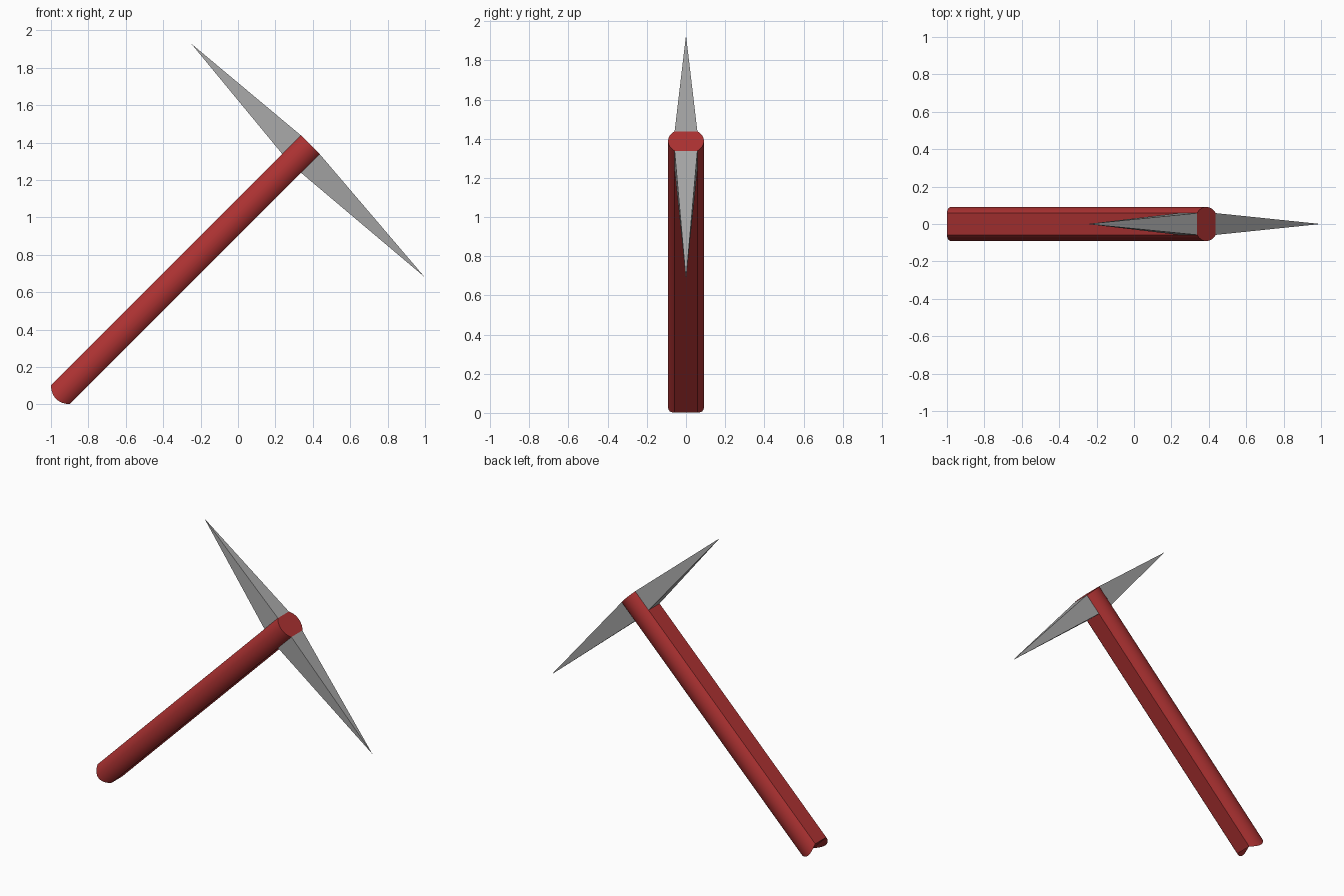
import bpy, bmesh, math
from mathutils import Vector

if "Cube" in bpy.data.objects:
    bpy.data.objects.remove(bpy.data.objects["Cube"])

U = Vector((1, 0, 1)).normalized()    # along the handle
P = Vector((-1, 0, 1)).normalized()   # across the handle, along the spikes
Y = Vector((0, 1, 0))
R, FLAT = 0.0915, 0.0707              # handle radius, distance to its flat sides
BOTTOM, TOP, CENTRE = -0.636, 1.255, 0.708


def pt(a, p, y):
    return U * a + P * (CENTRE + p) + Y * y


def material(name, col):
    m = bpy.data.materials.new(name)
    m.diffuse_color = (*col, 1)
    m.use_nodes = True
    m.node_tree.nodes["Principled BSDF"].inputs["Base Color"].default_value = m.diffuse_color
    return m


def make(name, bm, mat):
    bmesh.ops.recalc_face_normals(bm, faces=bm.faces)
    me = bpy.data.meshes.new(name)
    bm.to_mesh(me)
    bm.free()
    me.materials.append(mat)
    ob = bpy.data.objects.new(name, me)
    bpy.context.collection.objects.link(ob)
    return ob


red = material("red handle", (0.42, 0.032, 0.032))
grey = material("grey metal", (0.38, 0.38, 0.38))

# Handle: round bar with two flat sides, flat top, hollowed trough at the bottom
N = 12
half = math.asin(FLAT / R)
right = [(R * math.sin(t), R * math.cos(t))
         for t in (-half + 2 * half * i / N for i in range(N + 1))]
section = right + [(p, -y) for p, y in reversed(right)]
bm = bmesh.new()
top = [bm.verts.new(pt(TOP, p, y)) for p, y in section]
low = [bm.verts.new(pt(BOTTOM - 0.031 * (1 - (p / FLAT) ** 2), p, y)) for p, y in section]
n = len(section)
for i in range(n):
    j = (i + 1) % n
    bm.faces.new((top[i], top[j], low[j], low[i]))
bm.faces.new(top)
for s in (0, N + 1):                  # trough strips on both sides
    for i in range(N // 2):
        f = [low[s + i], low[s + i + 1], low[s + N - i - 1], low[s + N - i]]
        bm.faces.new(list(dict.fromkeys(f)))
bm.faces.new((low[0], low[N], low[N + 1], low[2 * N + 1]))
handle = make("handle", bm, red)
bpy.context.view_layer.objects.active = handle
handle.select_set(True)
bpy.ops.object.shade_smooth_by_angle(angle=math.radians(30))

# Spikes: four-sided pyramids standing on the flat sides of the handle
W = math.sqrt(R * R - FLAT * FLAT)
for name, side, length in (("upper_spike", 1, 0.832), ("lower_spike", -1, 0.932)):
    bm = bmesh.new()
    base = [bm.verts.new(pt(a, side * FLAT, y)) for a, y in
            ((TOP, -W), (TOP, W), (TOP - 0.141, W), (TOP - 0.141, -W))]
    tip = bm.verts.new(pt(TOP - 0.068, side * length, 0))
    bm.faces.new(base)
    for i in range(4):
        bm.faces.new((base[i], base[(i + 1) % 4], tip))
    make(name, bm, grey)
